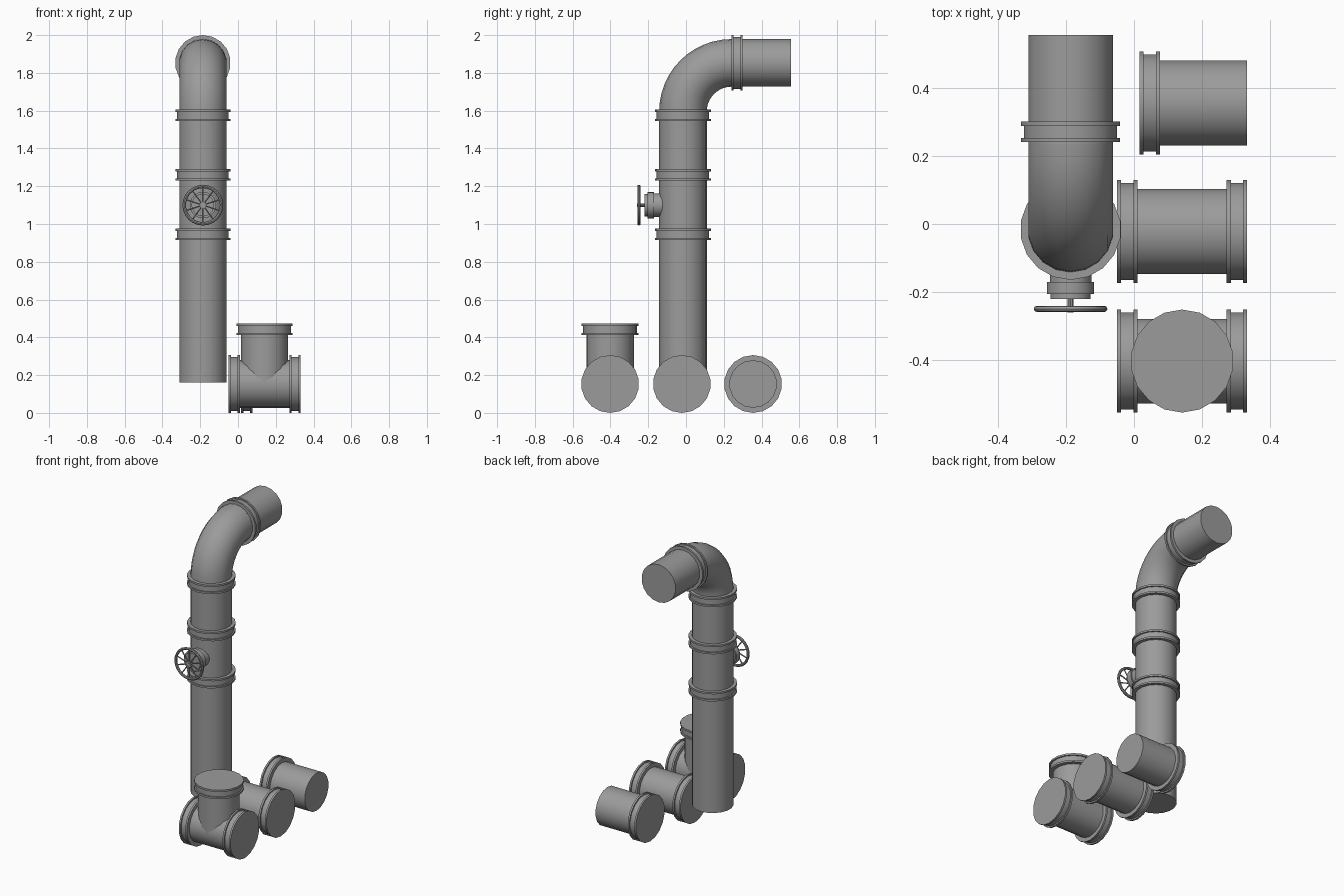
import bpy, bmesh
from math import sin, cos, pi, tau
from mathutils import Vector

if "Cube" in bpy.data.objects:
    bpy.data.objects.remove(bpy.data.objects["Cube"], do_unlink=True)

# Single flat grey for the whole set
GREY = (0.33, 0.33, 0.33, 1)
metal = bpy.data.materials.new("grey metal")
metal.use_nodes = True
metal.diffuse_color = GREY
metal.node_tree.nodes["Principled BSDF"].inputs["Base Color"].default_value = GREY

X, Y, Z = Vector((1, 0, 0)), Vector((0, 1, 0)), Vector((0, 0, 1))
SIDES = 18


def finish(obj):
    """Give the object its colour and smooth its round sides."""
    obj.data.materials.clear()
    obj.data.materials.append(metal)
    bpy.ops.object.select_all(action="DESELECT")
    obj.select_set(True)
    bpy.context.view_layer.objects.active = obj
    bpy.ops.object.shade_smooth_by_angle(angle=pi / 6)


def skin(name, rings, sides=SIDES):
    """Capped tube through rings of (centre, axis, up, radius)."""
    bm = bmesh.new()
    loops = []
    for centre, axis, up, r in rings:
        side = axis.cross(up)
        loops.append([bm.verts.new(centre + r * (cos(a) * up + sin(a) * side))
                      for a in (tau * i / sides for i in range(sides))])
    for a, b in zip(loops, loops[1:]):
        for i in range(sides):
            j = (i + 1) % sides
            bm.faces.new((a[i], a[j], b[j], b[i]))
    bm.faces.new(loops[0][::-1])
    bm.faces.new(loops[-1])
    bmesh.ops.recalc_face_normals(bm, faces=bm.faces)
    mesh = bpy.data.meshes.new(name)
    bm.to_mesh(mesh)
    bm.free()
    obj = bpy.data.objects.new(name, mesh)
    bpy.context.collection.objects.link(obj)
    finish(obj)


def lathe(name, start, axis, profile, sides=SIDES):
    """Turned solid from (distance, radius) pairs along the axis."""
    start = Vector(start)
    up = Y if abs(axis.z) > 0.99 else (Z if abs(axis.y) < 0.01 and abs(axis.x) > 0.99 or abs(axis.y) > 0.99 else Y)
    skin(name, [(start + axis * d, axis, up, r) for d, r in profile], sides)


def pipe(name, start, axis, length, r=0.126):
    lathe(name, start, axis, [(0, r), (length, r)])


def flange(name, start, axis, rim=0.148, width=0.06):
    """Collar with a thin raised rim at each end."""
    t, collar = 0.012, rim - 0.009
    lathe(name, start, axis, [(0, rim), (t, rim), (t, collar), (width - t, collar),
                              (width - t, rim), (width, rim)])


# Standing pipe with its joints
PX, PY = -0.186, -0.016
pipe("standing_pipe", (PX, PY, 0.16), Z, 1.43)
for n, z in enumerate((0.915, 1.23, 1.545)):
    flange(f"standing_flange_{n + 1}", (PX, PY, z), Z)

# Elbow turning towards the back, and the outlet pipe
BEND, Z0 = 0.257, 1.596
rings = []
for i in range(13):
    a = pi / 2 * i / 12
    centre = Vector((PX, PY + BEND * (1 - cos(a)), Z0 + BEND * sin(a)))
    rings.append((centre, Vector((0, sin(a), cos(a))), Vector((0, cos(a), -sin(a))), 0.126))
skin("elbow", rings)
TOP = Z0 + BEND
flange("outlet_flange", (PX, 0.24, TOP), Y, 0.147)
pipe("outlet_pipe", (PX, 0.235, TOP), Y, 0.32)

# Valve body and stem on the front of the standing pipe
VZ = 1.1
lathe("valve_body", (PX, -0.11, VZ), -Y,
      [(0, 0.062), (0.06, 0.062), (0.06, 0.07), (0.095, 0.07), (0.095, 0.06), (0.11, 0.06)])
lathe("valve_stem", (PX, -0.21, VZ), -Y, [(0, 0.009), (0.05, 0.009)], 10)
lathe("wheel_hub", (PX, -0.241, VZ), -Y, [(0, 0.018), (0.016, 0.018)], 12)

# Hand wheel with spokes
bpy.ops.mesh.primitive_torus_add(location=(PX, -0.249, VZ), rotation=(pi / 2, 0, 0),
                                 major_segments=24, minor_segments=8,
                                 major_radius=0.099, minor_radius=0.009)
wheel = bpy.context.object
wheel.name = "hand_wheel"
finish(wheel)
for i in range(10):
    a = tau * i / 10
    out = Vector((sin(a), 0, cos(a)))
    skin(f"wheel_spoke_{i + 1}",
         [(Vector((PX, -0.249, VZ)) + out * d, out, Y, 0.004) for d in (0.01, 0.097)], 6)

# Loose pieces lying on the ground
RIM, LEFT, RIGHT = 0.153, -0.05, 0.332
GZ = RIM

pipe("short_pipe", (0.025, 0.355, GZ), X, RIGHT - 0.025)
flange("short_pipe_flange", (0.016, 0.355, GZ), X, RIM)

for name, y in (("straight_pipe", -0.022), ("tee_pipe", -0.402)):
    pipe(name, (LEFT + 0.005, y, GZ), X, RIGHT - LEFT - 0.01)
    flange(name + "_right_flange", (LEFT, y, GZ), X, RIM)
    flange(name + "_left_flange", (RIGHT, y, GZ), -X, RIM)

pipe("tee_branch", (0.141, -0.402, GZ), Z, 0.31)
flange("tee_branch_flange", (0.141, -0.402, 0.412), Z, 0.151)
